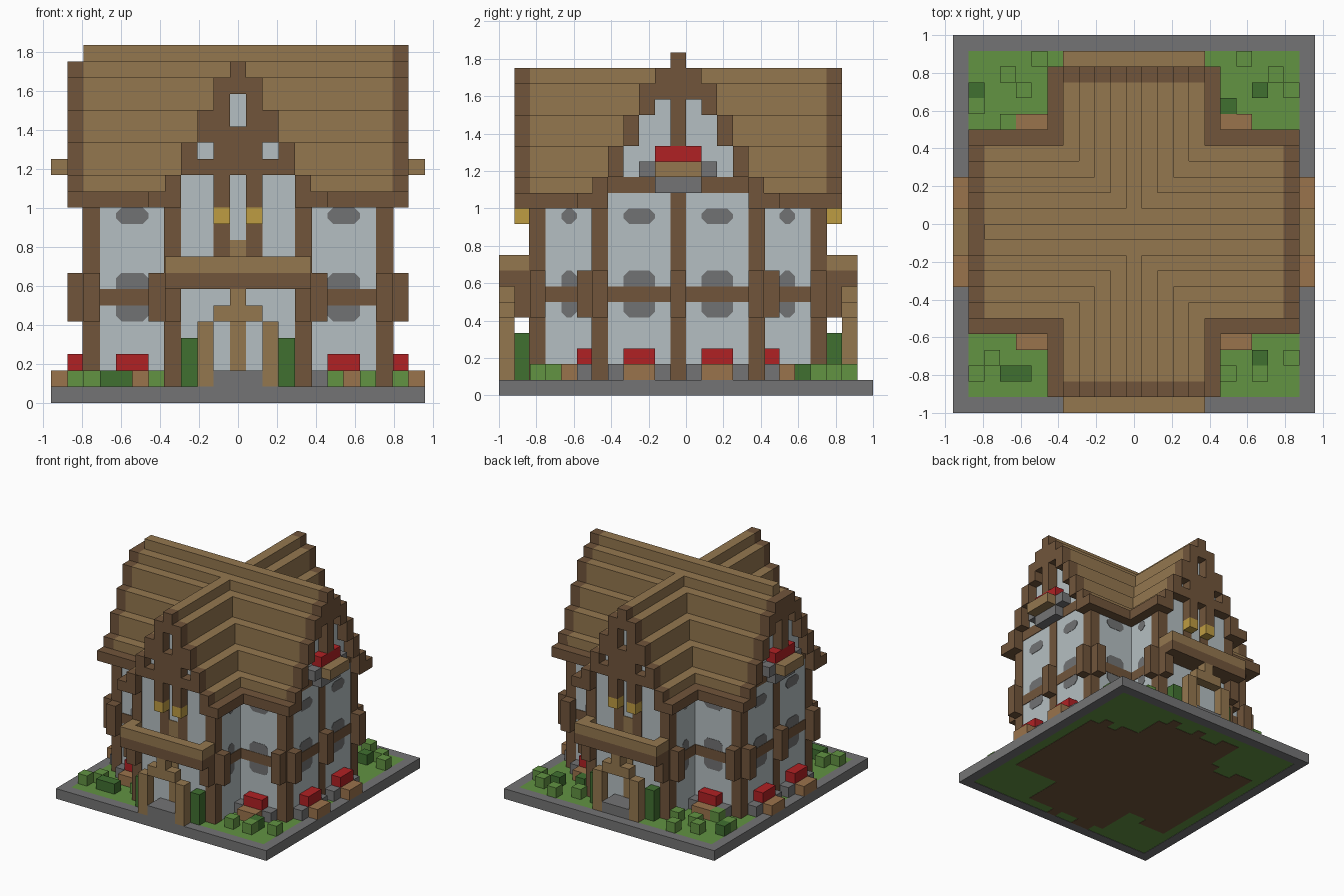
import bpy, bmesh, random

old = bpy.data.objects.get("Cube")
if old:
    bpy.data.objects.remove(old, do_unlink=True)

U = 1 / 12      # one block
MID = -0.5      # y of the house's mirror plane, in blocks
E = 0.06        # how far flush timber stands proud of the plaster


def material(name, r, g, b):
    lin = [((c / 255 + 0.055) / 1.055) ** 2.4 for c in (r, g, b)] + [1]
    m = bpy.data.materials.new(name)
    m.use_nodes = True
    m.diffuse_color = lin
    m.node_tree.nodes["Principled BSDF"].inputs["Base Color"].default_value = lin
    return m


plaster = material("plaster", 181, 191, 194)
wood = material("plank wood", 148, 119, 79)
dark = material("dark timber", 113, 85, 59)
crate = material("planter wood", 154, 115, 76)
stone = material("stone", 116, 116, 117)
pane = material("window grey", 113, 114, 115)
red = material("flower red", 176, 33, 36)
gold = material("lantern gold", 190, 156, 66)
grass = material("grass green", 98, 147, 66)
hedge = material("hedge green", 64, 112, 48)


def finish(name, bm, mat):
    bmesh.ops.recalc_face_normals(bm, faces=bm.faces)
    bmesh.ops.scale(bm, vec=(U, U, U), verts=bm.verts)
    me = bpy.data.meshes.new(name)
    bm.to_mesh(me)
    bm.free()
    me.materials.append(mat)
    bpy.context.collection.objects.link(bpy.data.objects.new(name, me))


def mirrored(b):
    """The box and its reflections in x and in the house's mid plane."""
    out = set()
    for fx in (False, True):
        for fy in (False, True):
            x0, x1, y0, y1, z0, z1 = b
            if fx:
                x0, x1 = -x1, -x0
            if fy:
                y0, y1 = 2 * MID - y1, 2 * MID - y0
            out.add((x0, x1, y0, y1, z0, z1))
    return sorted(out)


def part(name, mat, boxes, mirror=True):
    """Boxes as x, y, z ranges in blocks, joined in one object."""
    bm = bmesh.new()
    for b in boxes:
        for x0, x1, y0, y1, z0, z1 in (mirrored(b) if mirror else [b]):
            vs = bmesh.ops.create_cube(bm, size=1)["verts"]
            for v in vs:
                v.co.x = x1 if v.co.x > 0 else x0
                v.co.y = y1 if v.co.y > 0 else y0
                v.co.z = z1 if v.co.z > 0 else z0
    finish(name, bm, mat)


def window(name, wall, a0, a1, z0, z1, faces_x, c=0.35, t=0.03):
    """Thin pane with cut corners on a wall, repeated on all four mirrored spots."""
    bm = bmesh.new()
    ring = [(a0 + c, z0), (a1 - c, z0), (a1, z0 + c), (a1, z1 - c),
            (a1 - c, z1), (a0 + c, z1), (a0, z1 - c), (a0, z0 + c)]
    for sx in (1, -1):
        for sy in (1, -1):
            loops = []
            for d in (-t, t):
                loop = []
                for a, z in ring:
                    x, y = (wall + d, a) if faces_x else (a, wall + d)
                    loop.append(bm.verts.new((sx * x, MID + sy * (y - MID), z)))
                loops.append(loop)
            bm.faces.new(loops[0])
            bm.faces.new(loops[1])
            for i in range(8):
                j = (i + 1) % 8
                bm.faces.new((loops[0][i], loops[0][j], loops[1][j], loops[1][i]))
    finish(name, bm, pane)


# Ground: stone rim, lawn, and the irregular floor seen from below
part("stone_rim", stone, [(-11.5, 11.5, -12, -11, 0, 1), (-11.5, 11.5, 11, 12, 0, 1),
                          (-11.5, -10.5, -11, 11, 0, 1), (10.5, 11.5, -11, 11, 0, 1)], False)
part("lawn", grass, [(-10.5, 10.5, -11, 11, 0.03, 1)], False)
random.seed(4)
floor = [(-9.5, 9.5, -6, 5, 0, 0.1), (-4.5, 4.5, -10, 9, 0, 0.1)]
for i in range(-9, 10):
    for y in ((-7, 5) if abs(i) > 4 else (-11, 9)):
        if random.random() < 0.4:
            floor.append((i - 0.5, i + 0.5, y, y + 1, 0, 0.1))
part("floor_underside", dark, floor, False)

# Plaster walls and the attic under the two stepped roofs
part("walls", plaster, [(-9.5, 9.5, -6, 5, 1, 12), (-4.5, 4.5, -10, 9, 1, 12)])
cross_roof = [(19, 22), (19, 21), (18, 20), (16, 18), (14, 16), (12, 14), (12, 13)]
front_roof = [(19, 21), (18, 20), (16, 18), (14, 16), (12, 14), (12, 13)]
attic, planks, eaves, verges = [], [], [], []
for d, (lo, hi) in enumerate(cross_roof):
    near, far = MID - d - 0.5, MID - d + 0.5
    if lo > 12:
        attic.append((-9.5, 9.5, near, 2 * MID - near, 12, lo))
    if d == 6:
        eaves.append((-10.5, 10.5, near, far, lo, hi))
    else:
        planks.append((-9.5, 9.5, near, far, lo, hi))
        if d:
            verges.append((9.5, 10.5, near, far, lo, hi))
for d, (lo, hi) in enumerate(front_roof):
    near, far = d - 0.5, d + 0.5
    if lo > 12:
        attic.append((-far, far, -10, 9, 12, lo))
    if d == 5:
        eaves.append((near, far, -11, 10, lo, hi))
    else:
        planks.append((near, far, -10, 9, lo, hi))
        verges.append((near, far, -11, -10, lo, hi))
part("attic_walls", plaster, attic)
part("roof_planks", wood, planks)
part("roof_eaves", dark, eaves)
part("gable_verges", dark, verges)

# Gable timbers: king posts, paired front posts, cross ties
part("side_king_posts", dark, [(9.5, 10.5, -1, 0, 16, 21)])
part("side_ridge_end", dark, [(9.5, 10.5, -1, 0, 21, 22)], False)
part("front_gable_posts", dark, [(0.5, 1.5, -11, -10, 12, 19), (-0.5, 0.5, -11, -10, 14, 17),
                                 (-3.5, 3.5, -11, -10, 14, 15)])
part("side_gable_ties", dark, [(9.4, 9.5 + E, -6, 5, 13, 14)])

# Wall timbers: posts, mid beams and brackets
part("corner_posts", dark, [(8.5, 9.5 + E, -6 - E, -5, 1, 12), (3.5, 4.5 + E, -10 - E, -9, 1, 12),
                            (9.4, 9.5 + E, -1, 0, 1, 13), (0.5, 1.5, -10 - E, -9, 8, 12)])
part("mid_beams", dark, [(4.5, 9.5, -6 - E, -5, 6, 7), (9, 9.5 + E, -6, 5, 6, 7),
                         (4, 4.5 + E, -10, -6, 6, 7)])
part("brackets", dark, [(9.5, 10.5, -6, -5, 5, 8), (9.5, 10.5, -1, 0, 5, 8),
                        (8.5, 9.5, -7, -6, 5, 8), (4.5, 5.5, -10, -9, 5, 8),
                        (3.5, 4.5, -11, -10, 5, 8)])

# Windows
for storey, z0, z1 in (("lower", 5, 8), ("upper", 11, 12)):
    window(storey + "_front_windows", -6, 5.5, 7.5, z0, z1, False)
    window(storey + "_side_windows", 9.5, -4, -2, z0, z1, True)
    window(storey + "_wing_windows", 4.5, -8, -7, z0, z1, True)

# Porch: balcony, arch, door, step, hedges and lanterns
part("balcony_floor", dark, [(-4.5, 4.5, -12, -10, 7, 8)])
part("balcony_rail", wood, [(-4.5, 4.5, -12, -11, 8, 9), (3.5, 4.5, -11, -10, 8, 9)])
part("porch_arch", wood, [(1.5, 2.5, -12, -11, 1, 5), (-1.5, 1.5, -12, -11, 5, 6),
                          (-0.5, 0.5, -12, -11, 6, 7)])
part("doors", wood, [(-0.5, 0.5, -10 - E, -9.5, 1, 6), (-0.5, 0.5, -10 - E, -9.5, 8, 10)])
part("porch_step", stone, [(-1.5, 1.5, -12, -10, 1, 2)])
part("tall_hedges", hedge, [(2.5, 3.5, -11, -10, 1, 4)])
part("lanterns", gold, [(0.5, 1.5, -11, -10, 11, 12)])

# Flower boxes under the windows
part("planter_fronts", crate, [(5.5, 7.5, -8, -7, 1, 2), (10.5, 11.5, -4, -2, 1, 2)])
part("planter_soil", crate, [(5.5, 7.5, -7, -6, 1, 2), (9.5, 10.5, -4, -2, 1, 2)])
part("planter_ends", stone, [(4.5, 5.5, -7, -6, 1, 2), (7.5, 8.5, -7, -6, 1, 2),
                             (9.5, 10.5, -5, -4, 1, 2), (9.5, 10.5, -2, -1, 1, 2)])
part("flowers", red, [(5.5, 7.5, -7, -6, 2, 3), (9.5, 10.5, -4, -2, 2, 3),
                      (9.5, 10.5, -2, 1, 15, 16)])

# Flower shelf on each side gable
part("gable_shelf", wood, [(9.5, 11.5, -2, 1, 14, 15)])
part("gable_shelf_stone", stone, [(9.5, 10.5, -3, -2, 14, 15), (9.5, 10.5, -2, 1, 13, 14)])


# Garden bushes, one block each
def bushes(name, mat, spots):
    part(name, mat, [(x - 0.5, x + 0.5, y, y + 1, 1, 2) for x, y in spots], False)


bushes("light_bushes", grass, [
    (-6, 10), (-8, 9), (-7, 8), (-10, 7), (-8, 6), (7, 10), (9, 9), (10, 8),
    (6, -10), (10, -9), (8, -10), (-10, -10), (-9, -9), (-5, -9), (-5, 8), (5, 9)])
bushes("dark_bushes", hedge, [(-10, 8), (8, 8), (6, 7), (8, -9), (-8, -10), (-7, -10)])
